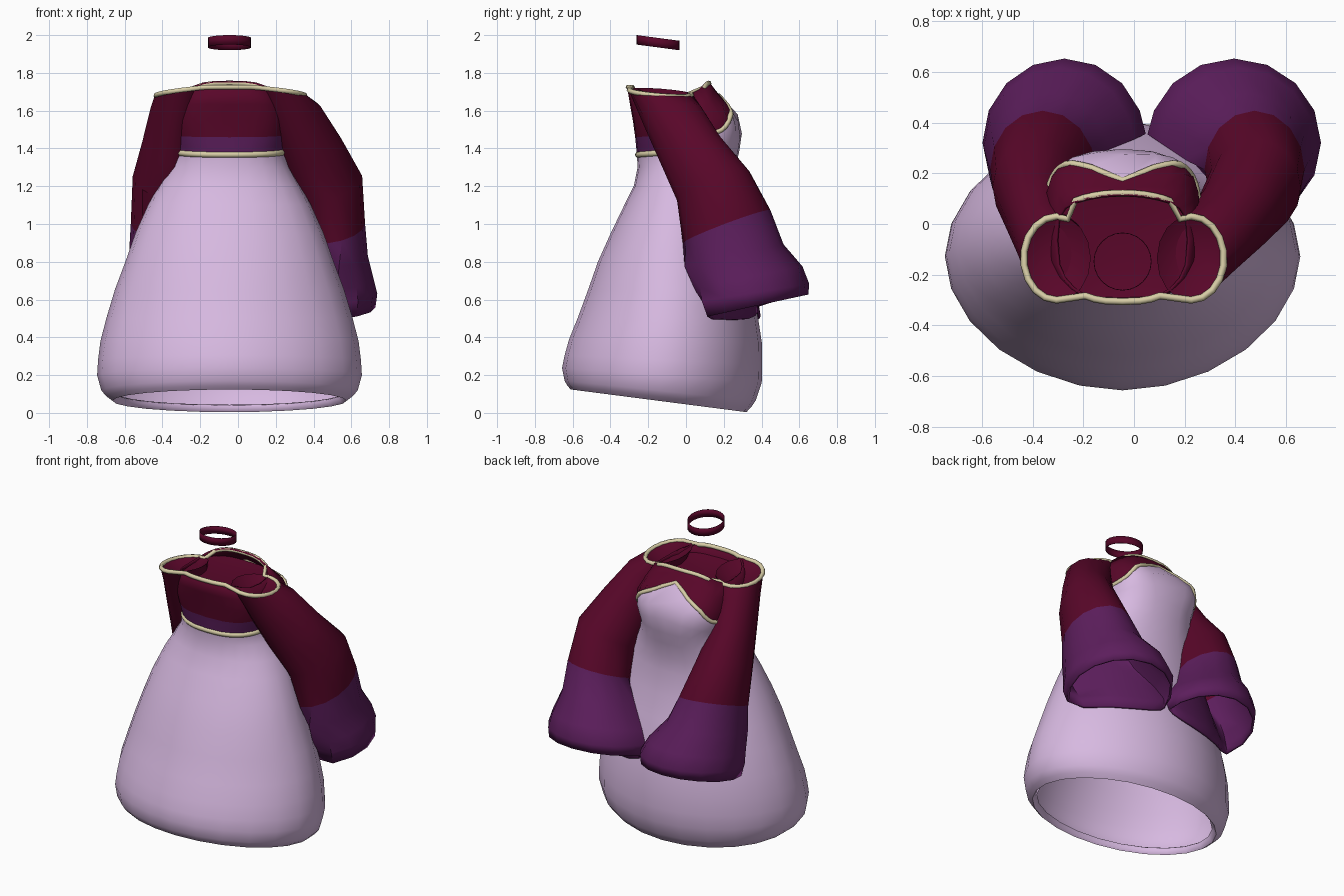
import bpy, bmesh
from math import sin, cos, pi, radians, copysign

old = bpy.data.objects.get("Cube")
if old:
    bpy.data.objects.remove(old)

CX = -0.045          # centre line of the gown
SEG = 24


def material(name, rgb):
    m = bpy.data.materials.new(name)
    m.use_nodes = True
    m.diffuse_color = (*rgb, 1)
    bsdf = m.node_tree.nodes["Principled BSDF"]
    bsdf.inputs["Base Color"].default_value = (*rgb, 1)
    bsdf.inputs["Roughness"].default_value = 0.8
    return m


LAVENDER = material("lavender cloth", (0.68, 0.485, 0.75))
RED = material("wine red cloth", (0.098, 0.002, 0.022))
PURPLE = material("purple cloth", (0.108, 0.013, 0.108))
CREAM = material("cream trim", (0.68, 0.61, 0.38))


def loft(name, rings, mats, pick=lambda row, col: 0, thickness=0.012):
    """Skin closed rings of equal size; pick() gives each face its material."""
    bm = bmesh.new()
    rows = [[bm.verts.new(p) for p in ring] for ring in rings]
    n = len(rings[0])
    for j in range(len(rows) - 1):
        for i in range(n):
            k = (i + 1) % n
            f = bm.faces.new((rows[j][i], rows[j][k], rows[j + 1][k], rows[j + 1][i]))
            f.material_index = pick(j, i)
    bmesh.ops.remove_doubles(bm, verts=bm.verts, dist=0.0005)
    bmesh.ops.recalc_face_normals(bm, faces=bm.faces)
    me = bpy.data.meshes.new(name)
    bm.to_mesh(me)
    bm.free()
    ob = bpy.data.objects.new(name, me)
    bpy.context.collection.objects.link(ob)
    for m in mats:
        me.materials.append(m)
    bpy.ops.object.select_all(action='DESELECT')
    ob.select_set(True)
    bpy.context.view_layer.objects.active = ob
    bpy.ops.object.shade_smooth_by_angle(angle=0.8)
    if thickness:
        mod = ob.modifiers.new("cloth thickness", 'SOLIDIFY')
        mod.thickness = thickness
        mod.offset = 0
    return ob


def piping(name, points, closed=False, radius=0.014):
    cu = bpy.data.curves.new(name, 'CURVE')
    cu.dimensions = '3D'
    cu.bevel_depth = radius
    cu.bevel_resolution = 1
    sp = cu.splines.new('POLY')
    sp.points.add(len(points) - 1)
    for p, co in zip(sp.points, points):
        p.co = (*co, 1)
    sp.use_cyclic_u = closed
    cu.materials.append(CREAM)
    ob = bpy.data.objects.new(name, cu)
    bpy.context.collection.objects.link(ob)
    return ob


def interp(table, t):
    if t <= table[0][0]:
        return table[0][1:]
    for a, b in zip(table, table[1:]):
        if t <= b[0]:
            f = (t - a[0]) / (b[0] - a[0])
            return [u + (v - u) * f for u, v in zip(a[1:], b[1:])]
    return table[-1][1:]


# Gown profile: height, half width, front y, back y, squareness
PROFILE = [
    (0.07, 0.62, -0.61, 0.32, 2), (0.11, 0.67, -0.635, 0.36, 1.95),
    (0.2, 0.695, -0.65, 0.395, 1.9), (0.35, 0.685, -0.625, 0.4, 1.9),
    (0.6, 0.62, -0.53, 0.36, 1.9), (0.8, 0.545, -0.46, 0.3, 2),
    (1.0, 0.475, -0.37, 0.245, 2), (1.1, 0.425, -0.32, 0.235, 2.1),
    (1.2, 0.37, -0.27, 0.235, 2.2), (1.3, 0.315, -0.25, 0.255, 2.3),
    (1.38, 0.29, -0.255, 0.275, 2.5), (1.48, 0.3, -0.265, 0.29, 3),
    (1.58, 0.3, -0.28, 0.268, 3.5), (1.68, 0.26, -0.3, 0.17, 3),
    (1.76, 0.23, -0.31, 0.11, 2.5)]


def body(a, z):
    w, front, back, n = interp(PROFILE, z)
    c, s = cos(a), sin(a)
    x = copysign(abs(c) ** (2 / n), c) * w
    y = (front + back) / 2 + copysign(abs(s) ** (2 / n), s) * (back - front) / 2
    tilt = 0.06 * max(0, 1 - (z - 0.07) / 0.35)      # sloping hem
    return (CX + x, y, z - tilt * s)


def border(a):
    """Height where the bodice panels meet the red top."""
    if sin(a) <= 0:
        return 1.46 + 0.01 * cos(a) ** 2
    return interp([(0, 1.68), (0.2, 1.63), (0.6, 1.575), (0.85, 1.5), (1, 1.47)],
                  abs(cos(a)))[0]


def neck(a):
    c = abs(cos(a))
    return 1.755 - 0.075 * c ** 3 if sin(a) > 0 else 1.725 - 0.045 * c ** 4


def shrink(ring, k, lift=0):
    return [(CX + (x - CX) * k, -0.12 + (y + 0.12) * k, z + lift) for x, y, z in ring]


angles = [2 * pi * i / SEG for i in range(SEG)]
skirt_z = [0.07, 0.09, 0.12, 0.2, 0.28, 0.38, 0.5, 0.65, 0.8, 0.95, 1.1, 1.2, 1.3, 1.38]
rings = [[body(a, z) for a in angles] for z in skirt_z]
rings.insert(0, shrink(rings[0], 0.96, 0.03))        # hem turned inward
waist = len(rings) - 1
for f in (0.33, 0.66, 1):
    rings.append([body(a, 1.38 + (border(a) - 1.38) * f) for a in angles])
for f in (0.33, 0.66, 1):
    rings.append([body(a, border(a) + (neck(a) - border(a)) * f) for a in angles])


def gown_colour(row, col):
    if row >= waist + 3:
        return 1
    return 2 if row >= waist and col >= SEG // 2 else 0


loft("gown_body", rings, [LAVENDER, RED, PURPLE], gown_colour)

# Lining closing the bodice under the neckline
lining = shrink([body(a, 1.67) for a in angles], 0.96)
loft("bodice_lining", [lining, [(CX, -0.12, 1.62)] * SEG], [RED], thickness=0)

# Sleeves: left centre x, right centre x, y, z, left and right radius, y radius, slopes
SLEEVE = [
    (0.225, -0.305, -0.135, 1.695, 0.13, 0.13, 0.165, -0.12, -0.08),
    (0.305, -0.345, -0.07, 1.57, 0.125, 0.11, 0.15, 0.4, 0.25),
    (0.395, -0.37, 0.03, 1.38, 0.15, 0.13, 0.155, 0.4, 0.4),
    (0.475, -0.38, 0.145, 1.2, 0.175, 0.17, 0.185, 0.3, 0.4),
    (0.475, -0.36, 0.215, 0.985, 0.19, 0.2, 0.225, 0.1, 0.38),
    (0.445, -0.335, 0.245, 0.83, 0.235, 0.235, 0.265, 0, 0.22),
    (0.41, -0.295, 0.3, 0.71, 0.3, 0.29, 0.31, 0, 0.2),
    (0.395, -0.275, 0.32, 0.63, 0.335, 0.315, 0.325, 0, 0.16),
    (0.395, -0.275, 0.335, 0.56, 0.325, 0.305, 0.305, 0, 0.22)]


def sleeve_point(row, side, a):
    r = SLEEVE[row]
    sign, rx, ry = 1 - 2 * side, r[4 + side], r[6]
    x, y = r[side] + sign * rx * cos(a), r[2] + ry * sin(a)
    z = r[3] + r[7] * rx * cos(a) + r[8] * ry * sin(a)
    w, front, back, n = interp(PROFILE, z)
    if z < 1.1 and abs(x - CX) < w:                  # drape over the skirt
        depth = (1 - ((x - CX) / w) ** 2) ** 0.5 * (back - front) / 2
        y = max(y, (front + back) / 2 + 1.03 * depth)
    return (x, y, z)


for side, name in enumerate(("left_sleeve", "right_sleeve")):
    rings = [[(SLEEVE[0][side], -0.12, 1.61)] * 16]
    for row in range(len(SLEEVE)):
        rings.append([sleeve_point(row, side, 2 * pi * i / 16) for i in range(16)])
    loft(name, rings, [RED, PURPLE], lambda row, col: int(row >= 5), thickness=0.015)

# Cream piping: waist, bust edge and neckline
half = [pi * i / 24 for i in range(25)]
piping("waist_trim", [body(pi + a, 1.385 - 0.018 * sin(a)) for a in half], radius=0.017)
piping("bust_trim", [body(a, border(a)) for a in half])
neckline = [body(radians(d), neck(radians(d))) for d in range(240, 301, 10)]
neckline += [sleeve_point(0, 0, radians(d)) for d in range(-90, 111, 20)]
for d in range(45, 136, 10):
    x, y, z = body(radians(d), neck(radians(d)))
    neckline.append((x, y + 0.008, z - 0.01))
neckline += [sleeve_point(0, 1, radians(d)) for d in range(110, -91, -20)]
piping("neckline_trim", neckline, closed=True)

# Choker floating above the neckline
loft("choker", [[(CX + 0.113 * cos(a), -0.148 + 0.113 * sin(a), z - 0.015 * sin(a))
                 for a in angles] for z in (1.935, 1.985)], [RED], thickness=0.003)
